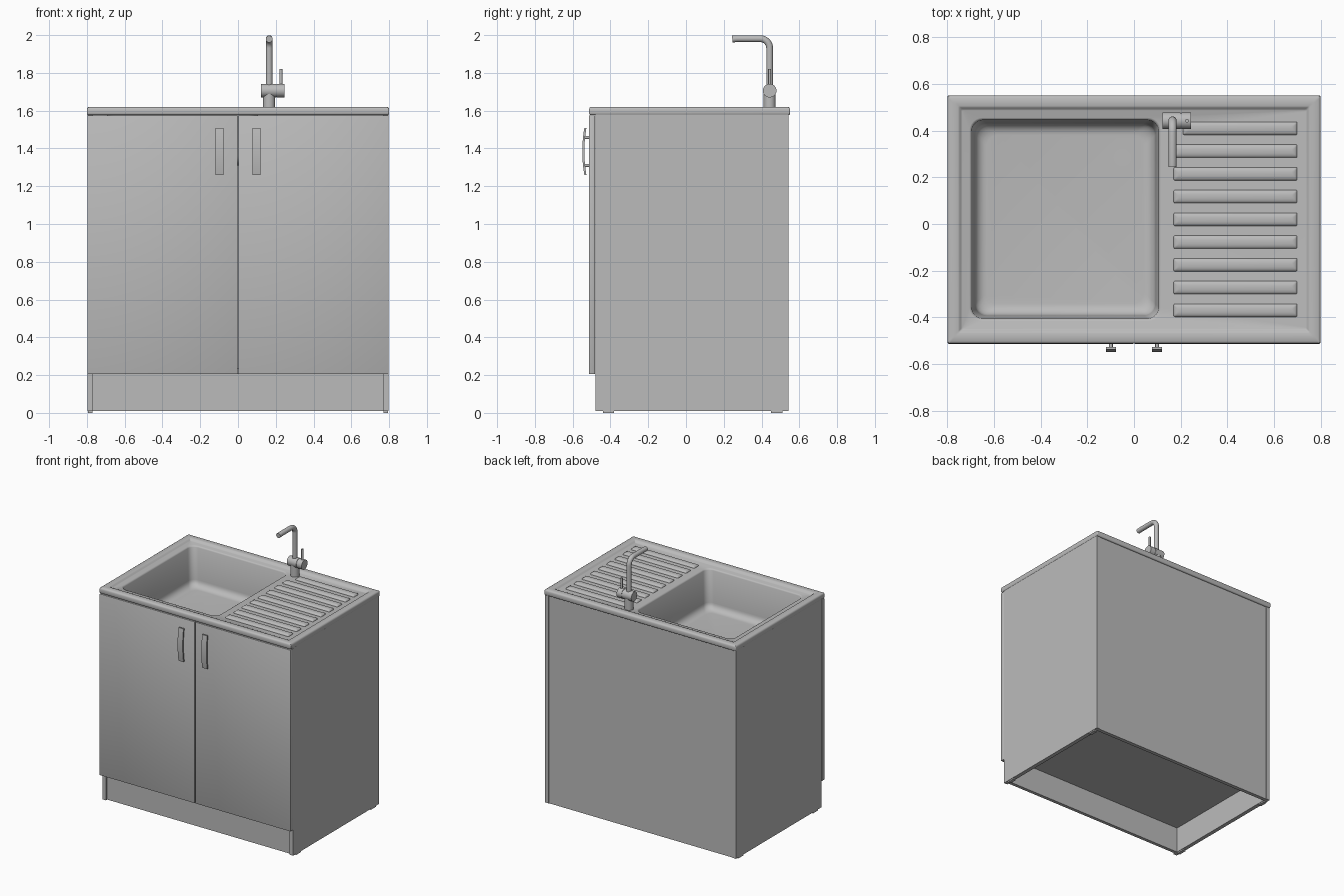
import bpy, bmesh, math
from mathutils import Vector

if "Cube" in bpy.data.objects:
    bpy.data.objects.remove(bpy.data.objects["Cube"], do_unlink=True)

grey = bpy.data.materials.new("plain grey")
grey.use_nodes = True
GREY = (0.5, 0.5, 0.5, 1)
grey.diffuse_color = GREY
grey.node_tree.nodes["Principled BSDF"].inputs["Base Color"].default_value = GREY


def finish(name, bm, smooth=True):
    bmesh.ops.recalc_face_normals(bm, faces=bm.faces)
    mesh = bpy.data.meshes.new(name)
    bm.to_mesh(mesh)
    bm.free()
    mesh.materials.append(grey)
    ob = bpy.data.objects.new(name, mesh)
    bpy.context.collection.objects.link(ob)
    if smooth:
        bpy.ops.object.select_all(action="DESELECT")
        ob.select_set(True)
        bpy.context.view_layer.objects.active = ob
        bpy.ops.object.shade_smooth_by_angle(angle=math.radians(40))
    return ob


def box(name, x, y, z, bevel=0.0):
    bm = bmesh.new()
    bmesh.ops.create_cube(bm, size=1)
    for v in bm.verts:
        v.co = [(a + b) / 2 + c * (b - a) for c, (a, b) in zip(v.co, (x, y, z))]
    if bevel:
        bmesh.ops.bevel(bm, geom=bm.edges[:], offset=bevel, segments=2, profile=0.5, affect="EDGES")
    return finish(name, bm, bool(bevel))


def rounded_loop(x0, x1, y0, y1, r, z, n=6):
    corners = ((x1 - r, y1 - r), (x0 + r, y1 - r), (x0 + r, y0 + r), (x1 - r, y0 + r))
    return [Vector((cx + r * math.cos(a), cy + r * math.sin(a), z))
            for q, (cx, cy) in enumerate(corners)
            for a in [math.pi / 2 * (q + i / n) for i in range(n + 1)]]


def loft(name, loops, cap_start=False, cap_end=True):
    bm = bmesh.new()
    rings = [[bm.verts.new(p) for p in loop] for loop in loops]
    for a, b in zip(rings, rings[1:]):
        for i in range(len(a)):
            j = (i + 1) % len(a)
            bm.faces.new((a[i], a[j], b[j], b[i]))
    if cap_start:
        bm.faces.new(rings[0])
    if cap_end:
        bm.faces.new(rings[-1])
    return finish(name, bm)


def tube(name, path, radius, n=24):
    """Round bar swept along a path, with flat ends."""
    pts = [Vector(p) for p in path]
    loops = []
    for i, p in enumerate(pts):
        t = (pts[min(i + 1, len(pts) - 1)] - pts[max(i - 1, 0)]).normalized()
        u = t.cross(Vector((1, 0, 0)) if abs(t.x) < 0.9 else Vector((0, 1, 0))).normalized()
        w = t.cross(u)
        loops.append([p + radius * (u * math.cos(a) + w * math.sin(a))
                      for a in [2 * math.pi * k / n for k in range(n)]])
    return loft(name, loops, True, True)


# Cabinet carcass
for side, s in (("left", 1), ("right", -1)):
    xs = sorted((s * 0.767, s * 0.797))
    box(side + "_side_panel", xs, (-0.48, 0.542), (0.01, 1.58))
    for end, y in (("front", -0.41), ("back", 0.48)):
        box(f"{side}_{end}_foot", sorted((s * 0.77, s * 0.794)), (y - 0.03, y + 0.03), (0, 0.012))
    # Doors with bowed handles
    box(side + "_door", sorted((s * 0.003, s * 0.797)), (-0.514, -0.482), (0.205, 1.574), 0.003)
    bm = bmesh.new()
    rows = []
    for i in range(13):
        t = i / 6 - 1
        z, y = 1.384 + 0.125 * t, -0.549 + 0.011 * t * t
        rows.append([bm.verts.new((s * 0.099 + dx, y + dy, z))
                     for dx, dy in ((-0.021, 0), (0.021, 0), (0.021, 0.011), (-0.021, 0.011))])
    for a, b in zip(rows, rows[1:]):
        for i in range(4):
            j = (i + 1) % 4
            bm.faces.new((a[i], a[j], b[j], b[i]))
    bm.faces.new(rows[0])
    bm.faces.new(rows[-1])
    finish(side + "_handle", bm)
    for end, z in (("lower", 1.31), ("upper", 1.458)):
        tube(f"{side}_{end}_handle_post", ((s * 0.099, -0.54, z), (s * 0.099, -0.51, z)), 0.008, 12)

box("back_panel", (-0.767, 0.767), (0.51, 0.538), (0.01, 1.58))
box("cabinet_floor", (-0.767, 0.767), (-0.48, 0.51), (0.205, 0.235))
box("plinth", (-0.767, 0.767), (-0.465, -0.44), (0.01, 0.205))

# Worktop and basin, lofted inward from the underside of the rim
def inset(d, z, r):
    return rounded_loop(-0.8 + d, 0.8 - d, -0.513 + d, 0.551 - d, r, z)


def basin(d, z, r):
    return rounded_loop(-0.70 + d, 0.11 - d, -0.41 + d, 0.45 - d, r, z)


loops = [inset(0.05, 1.577, 0.004), inset(0.006, 1.577, 0.004), inset(0.002, 1.58, 0.005),
         inset(0, 1.587, 0.006), inset(0, 1.608, 0.006), inset(0.003, 1.616, 0.006),
         inset(0.010, 1.62, 0.006), inset(0.045, 1.62, 0.006), inset(0.052, 1.617, 0.006),
         inset(0.058, 1.608, 0.006), inset(0.064, 1.605, 0.006)]
loops += [basin(-0.006, 1.605, 0.056), basin(0, 1.602, 0.05), basin(0.004, 1.595, 0.05),
          basin(0.018, 1.36, 0.05)]
for k in range(1, 7):
    a = math.pi / 2 * k / 6
    loops.append(basin(0.018 + 0.05 * (1 - math.cos(a)), 1.36 - 0.05 * math.sin(a), 0.05))
loft("sink_top", loops)

# Drain
tube("drain", ((-0.05, 0.285, 1.30), (-0.05, 0.285, 1.316)), 0.037, 32)

# Drainer ribs
for i in range(9):
    y = 0.41 - 0.0975 * i
    x0 = 0.21 if i == 0 else 0.17
    rib = [rounded_loop(x0 + d, 0.70 - d, y - 0.028 + d, y + 0.028 - d, 0.006, z, 3)
           for d, z in ((0, 1.60), (0, 1.608), (0.003, 1.613), (0.010, 1.617), (0.02, 1.619))]
    loft(f"drainer_rib_{i + 1}", rib)

# Tap
TX, TY = 0.165, 0.443
tube("tap_base", ((TX, TY, 1.60), (TX, TY, 1.70)), 0.032)
tube("tap_body", ((0.122, TY, 1.706), (0.2, TY, 1.706)), 0.036, 32)
tube("tap_cap_joint", ((0.198, TY, 1.706), (0.206, TY, 1.706)), 0.033, 32)
tube("tap_cap", ((0.204, TY, 1.706), (0.245, TY, 1.706)), 0.036, 32)
tube("tap_lever", ((0.227, TY, 1.72), (0.227, TY, 1.82)), 0.008, 12)
bend = [(TX, 0.393 + 0.05 * math.cos(a), 1.931 + 0.05 * math.sin(a))
        for a in [math.pi / 2 * k / 8 for k in range(9)]]
tube("tap_spout", [(TX, TY, 1.72)] + bend + [(TX, 0.27, 1.981), (TX, 0.245, 1.979)], 0.018)
